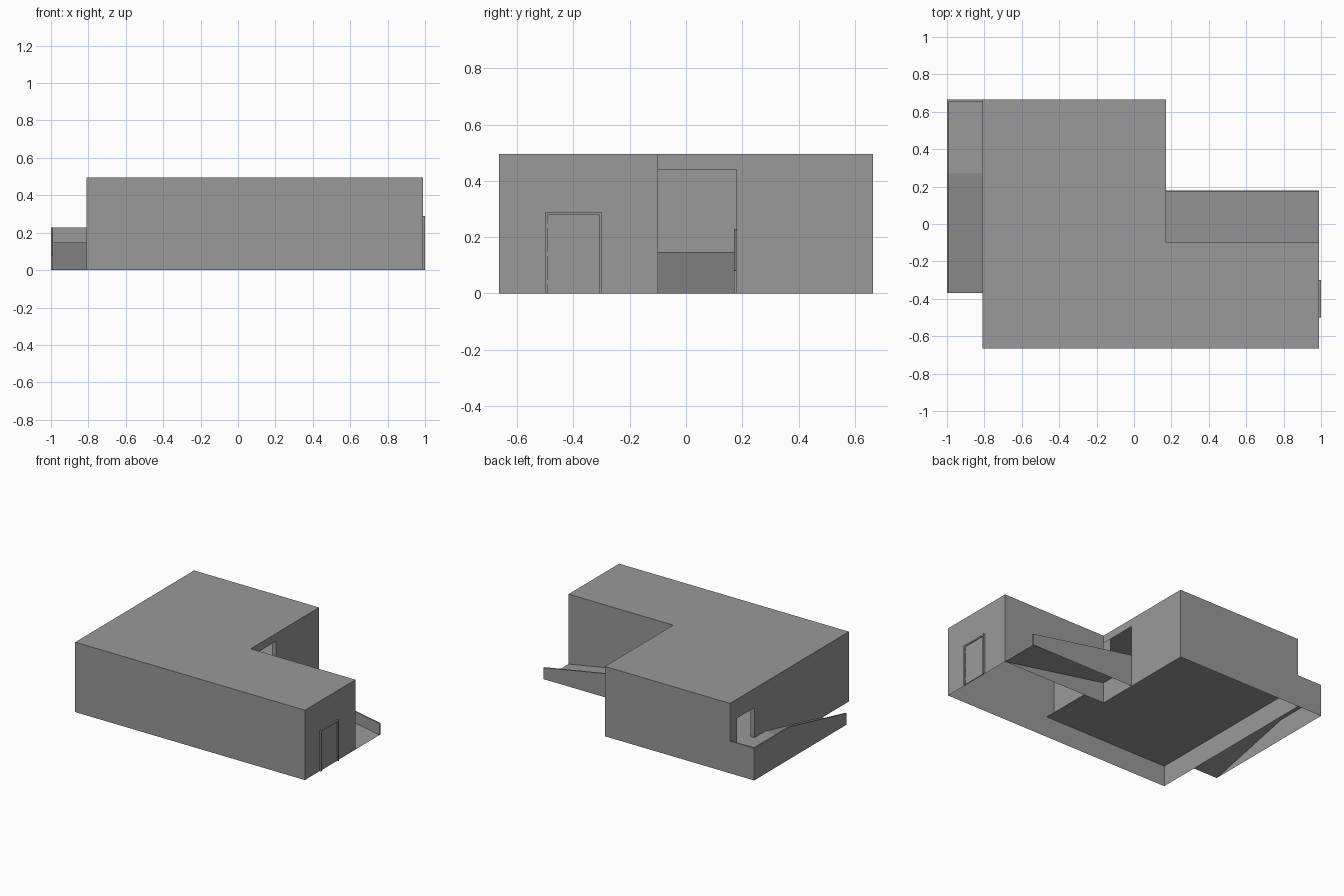
import bpy, bmesh
from mathutils import Vector

if "Cube" in bpy.data.objects:
    bpy.data.objects.remove(bpy.data.objects["Cube"], do_unlink=True)

grey = bpy.data.materials.new("plain_grey")
grey.use_nodes = True
COLOUR = (0.32, 0.32, 0.32, 1)
grey.diffuse_color = COLOUR
grey.node_tree.nodes["Principled BSDF"].inputs["Base Color"].default_value = COLOUR

# Main dimensions
LEFT, STEP, RIGHT = -0.81, 0.17, 0.99
FRONT, NOTCH, BACK = -0.665, -0.10, 0.665
FLOOR, TOP, RAIL, T = 0.147, 0.495, 0.081, 0.01


def finish(name, bm):
    bmesh.ops.remove_doubles(bm, verts=bm.verts[:], dist=0.0001)
    mesh = bpy.data.meshes.new(name)
    bm.to_mesh(mesh)
    bm.free()
    mesh.materials.append(grey)
    obj = bpy.data.objects.new(name, mesh)
    bpy.context.collection.objects.link(obj)
    return obj


def add_face(bm, points, facing):
    face = bm.faces.new([bm.verts.new(p) for p in points])
    face.normal_update()
    if face.normal.dot(Vector(facing)) < 0:
        face.normal_flip()


def sheet(name, points, facing):
    bm = bmesh.new()
    add_face(bm, points, facing)
    return finish(name, bm)


def prism(name, points, push):
    """Solid made by pushing a flat outline along a vector."""
    bm = bmesh.new()
    face = bm.faces.new([bm.verts.new(p) for p in points])
    new = bmesh.ops.extrude_face_region(bm, geom=[face])["geom"]
    verts = [v for v in new if isinstance(v, bmesh.types.BMVert)]
    bmesh.ops.translate(bm, verts=verts, vec=push)
    if face.is_valid is False or len(bm.faces) < len(points) + 2:
        bm.faces.new([bm.verts[i] for i in range(len(points))])
    bmesh.ops.recalc_face_normals(bm, faces=bm.faces[:])
    return finish(name, bm)


def box(name, x, y, z):
    outline = [(x[0], y[0], z[0]), (x[0], y[1], z[0]), (x[0], y[1], z[1]), (x[0], y[0], z[1])]
    return prism(name, outline, (x[1] - x[0], 0, 0))


def side_wall(name, x, ys, zs, side):
    """Wall across x with an opening in the middle cell."""
    bm = bmesh.new()
    for i in range(3):
        for j in range(3):
            a, b, c, d = ys[i], ys[i + 1], zs[j], zs[j + 1]
            if (i, j) != (1, 1) and b - a > 0.001:
                add_face(bm, [(x, a, c), (x, b, c), (x, b, d), (x, a, d)], (side, 0, 0))
    return finish(name, bm)


def long_wall(name, x0, x1, y, side):
    sheet(name, [(x0, y, 0), (x1, y, 0), (x1, y, TOP), (x0, y, TOP)], (0, side, 0))


# Roof and raised floor
sheet("roof", [(LEFT, FRONT, TOP), (RIGHT, FRONT, TOP), (RIGHT, NOTCH, TOP),
               (STEP, NOTCH, TOP), (STEP, BACK, TOP), (LEFT, BACK, TOP)], (0, 0, 1))
sheet("raised_floor", [(LEFT, FRONT, FLOOR), (STEP, FRONT, FLOOR),
                       (STEP, BACK, FLOOR), (LEFT, BACK, FLOOR)], (0, 0, 1))

# Outer walls
long_wall("front_wall", LEFT, RIGHT, FRONT, -1)
long_wall("notch_wall", STEP, RIGHT, NOTCH, 1)
long_wall("back_wall", LEFT, STEP, BACK, 1)
sheet("end_wall", [(RIGHT, FRONT, 0), (RIGHT, NOTCH, 0),
                   (RIGHT, NOTCH, TOP), (RIGHT, FRONT, TOP)], (1, 0, 0))
side_wall("step_wall", STEP, (NOTCH, NOTCH, 0.18, BACK), (0, FLOOR, 0.44, TOP), 1)
side_wall("landing_wall", LEFT, (FRONT, 0.39, 0.585, BACK), (0, FLOOR, 0.36, TOP), -1)

# Inner wall dividing the two floor levels
sheet("inner_wall", [(0.11, FRONT, FLOOR), (0.11, NOTCH, FLOOR),
                     (0.11, NOTCH, TOP), (0.11, FRONT, TOP)], (1, 0, 0))

# Jambs of the two open doorways
for name, x, y, facing in (("landing_jamb_front", LEFT, 0.39, 1),
                           ("landing_jamb_back", LEFT, 0.585, -1),
                           ("step_jamb", STEP - 0.03, 0.18, -1)):
    top = 0.36 if x == LEFT else 0.44
    sheet(name, [(x, y, FLOOR), (x + 0.03, y, FLOOR), (x + 0.03, y, top), (x, y, top)],
          (0, facing, 0))


def ramp(name, place, run, inner, outer, out_dir):
    """Deck following a run of (distance, height) points, with skirt and rail."""
    bm = bmesh.new()
    for (s0, z0), (s1, z1) in zip(run, run[1:]):
        add_face(bm, [place(s0, inner, z0), place(s1, inner, z1),
                      place(s1, outer, z1), place(s0, outer, z0)], (0, 0, 1))
    finish(name + "_deck", bm)
    foot = [place(run[0][0], outer, 0)]
    sheet(name + "_skirt", foot + [place(s, outer, z) for s, z in run], out_dir)
    outline = [place(s, outer, z) for s, z in run]
    outline += [place(s, outer, z + RAIL) for s, z in reversed(run)]
    prism(name + "_rail", outline, Vector(out_dir) * -T)


# Straight ramp in the notch, and the ramp with landing on the far side
ramp("notch_ramp", lambda s, w, z: (s, w, z),
     [(STEP, FLOOR), (RIGHT, 0)], NOTCH, 0.18, (0, 1, 0))
ramp("landing_ramp", lambda s, w, z: (w, s, z),
     [(BACK, FLOOR), (0.27, FLOOR), (-0.37, 0)], LEFT, -1, (-1, 0, 0))
sheet("landing_back_skirt", [(-1, BACK, 0), (LEFT, BACK, 0),
                             (LEFT, BACK, FLOOR), (-1, BACK, FLOOR)], (0, 1, 0))
box("landing_back_rail", (-1 + T, LEFT), (BACK - T, BACK), (FLOOR, FLOOR + RAIL))

# Double door with frame and hinges on the end wall
Y0, Y1, H = -0.50, -0.30, 0.29
box("door_frame_front", (RIGHT, 1), (Y0, Y0 + T), (0, H))
box("door_frame_back", (RIGHT, 1), (Y1 - T, Y1), (0, H))
box("door_frame_top", (RIGHT, 1), (Y0 + T, Y1 - T), (H - T, H))
for name, a, b in (("front", Y0 + T, -0.4005), ("back", -0.3995, Y1 - T)):
    box("door_leaf_" + name, (RIGHT, RIGHT + 0.004), (a, b), (0.002, H - T))
for i, z in enumerate((0.04, 0.14, 0.24)):
    box("hinge_%d" % (i + 1), (RIGHT, RIGHT + 0.007), (Y0 + T, Y0 + T + 0.004), (z - 0.008, z + 0.008))
